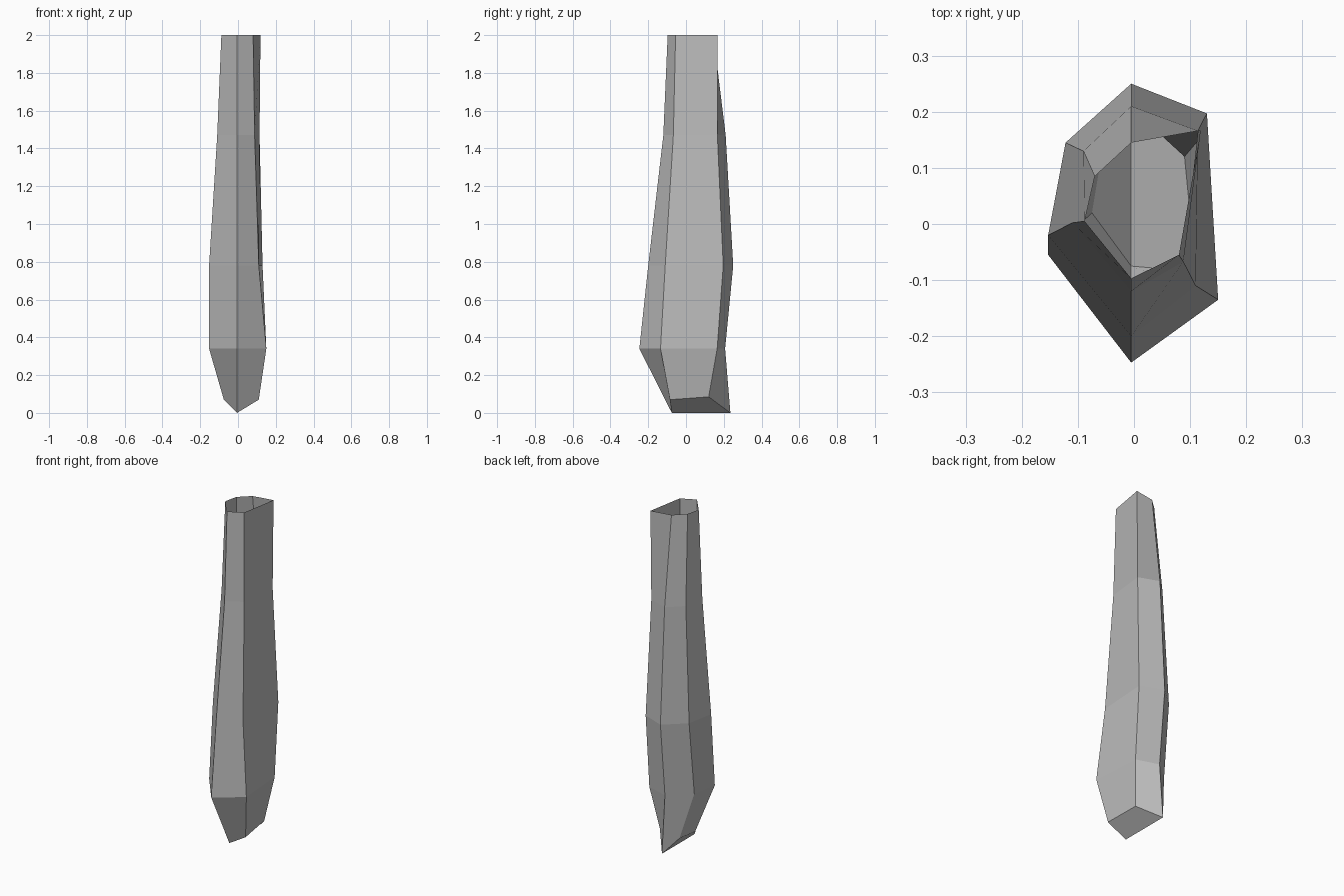
import bpy
import bmesh

# Remove the default cube
cube = bpy.data.objects.get("Cube")
if cube:
    bpy.data.objects.remove(cube, do_unlink=True)


def make_material(name, colour):
    mat = bpy.data.materials.new(name)
    mat.use_nodes = True
    mat.diffuse_color = colour
    mat.node_tree.nodes["Principled BSDF"].inputs["Base Color"].default_value = colour
    return mat


grey = make_material("plain grey", (0.5, 0.5, 0.5, 1))

# Heights of the four hexagonal sections, tip upwards
heights = (0.34, 0.78, 1.47, 2)

# Ridges running up the shell, anticlockwise from the front:
# first the tip corner (x, y, z), then (x, y) at each height
ridges = {
    "front": ((-.005, -.075, 0), (-.005, -.247), (-.005, -.2), (-.005, -.12), (-.005, -.097)),
    "front_left": ((.11, -.085, .07), (.15, -.135), (.11, -.11), (.088, -.067), (.08, -.055)),
    "back_left": ((.09, .12, .085), (.128, .165), (.13, .197), (.114, .166), (.119, .167)),
    "back": ((-.005, .235, 0), (-.005, .207), (-.005, .25), (-.005, .21), (-.005, .145)),
    "back_right": ((-.055, .14, .07), (-.125, .1), (-.122, .145), (-.09, .13), (-.07, .085)),
    "front_right": ((-.075, .02, .07), (-.153, -.055), (-.153, -.02), (-.11, .002), (-.088, .005)),
}

# Build the open faceted shell by bridging neighbouring ridges
bm = bmesh.new()
columns = []
for tip, *sections in ridges.values():
    points = [tip] + [(x, y, z) for (x, y), z in zip(sections, heights)]
    columns.append([bm.verts.new(p) for p in points])

for i, column in enumerate(columns):
    following = columns[(i + 1) % len(columns)]
    for k in range(len(heights)):
        bm.faces.new((column[k], following[k], following[k + 1], column[k + 1]))

# Close the tip with two sloping faces meeting in a keel
front, front_left, back_left, back, back_right, front_right = [c[0] for c in columns]
bm.faces.new((front, back, back_left, front_left))
bm.faces.new((front, front_right, back_right, back))

mesh = bpy.data.meshes.new("faceted_shell")
bm.to_mesh(mesh)
bm.free()
mesh.materials.append(grey)
shell = bpy.data.objects.new("faceted_shell", mesh)
bpy.context.collection.objects.link(shell)
